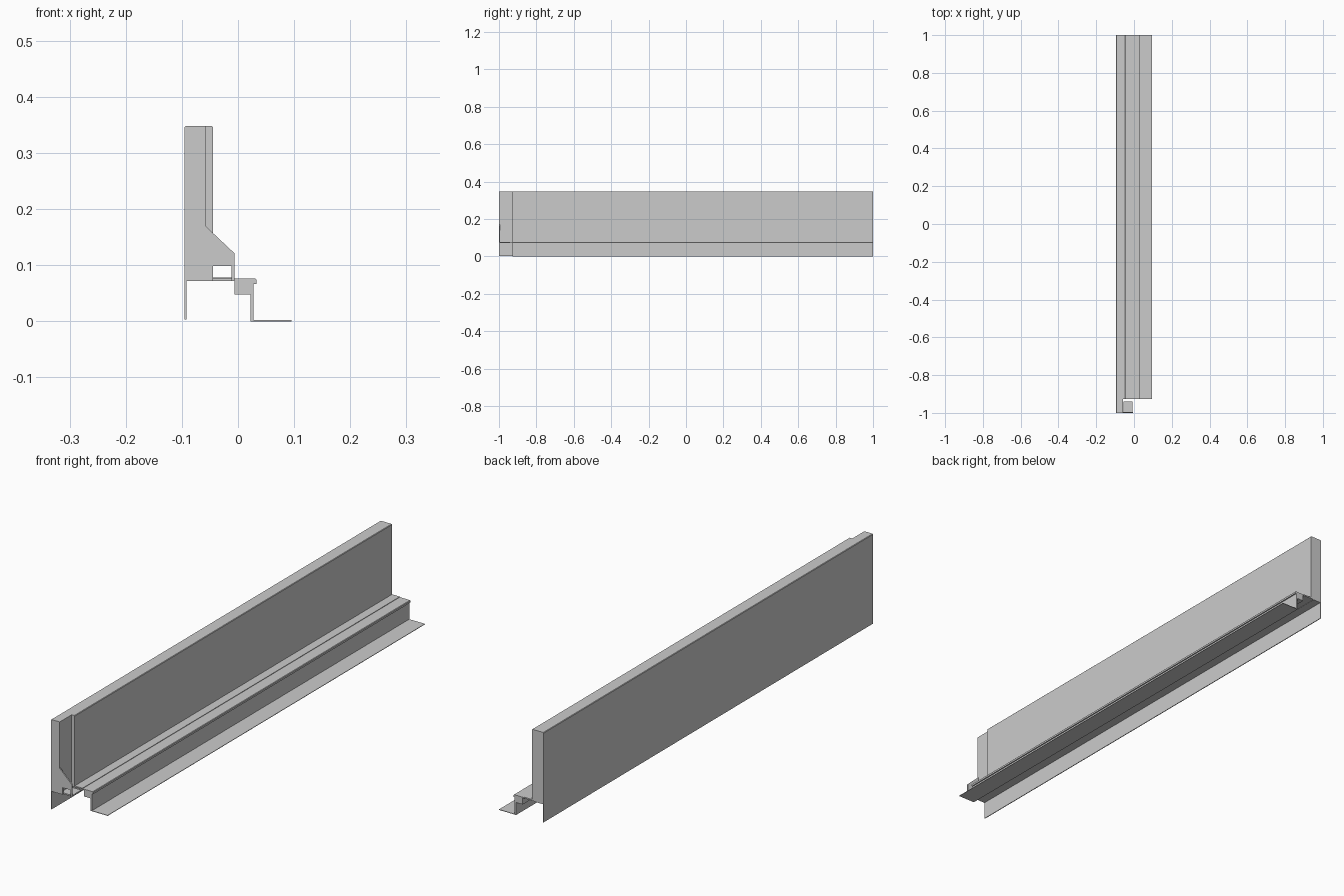
import bpy, bmesh


def extrude_profile(name, points, y0, y1):
    """Solid made from an x-z profile swept along y."""
    bm = bmesh.new()
    face = bm.faces.new([bm.verts.new((x, y0, z)) for x, z in points])
    swept = bmesh.ops.extrude_face_region(bm, geom=[face])["geom"]
    verts = [v for v in swept if isinstance(v, bmesh.types.BMVert)]
    bmesh.ops.translate(bm, verts=verts, vec=(0, y1 - y0, 0))
    bmesh.ops.recalc_face_normals(bm, faces=bm.faces)
    mesh = bpy.data.meshes.new(name)
    bm.to_mesh(mesh)
    bm.free()
    obj = bpy.data.objects.new(name, mesh)
    bpy.context.collection.objects.link(obj)
    return obj


END = -0.927  # where the front board and sill stop short of the end

# Back slab with its thin hanging flange, running the full length
extrude_profile("back_slab", [
    (-0.095, 0.003), (-0.092, 0.003), (-0.092, 0.072), (-0.058, 0.072),
    (-0.058, 0.348), (-0.093, 0.348), (-0.095, 0.346)], -1, 1)

# Front board
extrude_profile("front_board", [
    (-0.058, 0.078), (-0.045, 0.078), (-0.045, 0.346),
    (-0.047, 0.348), (-0.058, 0.348)], END, 1)

# Stepped sill: top plate, front lip, rail, leg and foot flange
extrude_profile("sill", [
    (-0.058, 0.073), (-0.006, 0.073), (-0.006, 0.048), (0.022, 0.048),
    (0.022, 0.0), (0.095, 0.0), (0.095, 0.002), (0.028, 0.002),
    (0.028, 0.067), (0.033, 0.067), (0.033, 0.074), (0.031, 0.076),
    (-0.012, 0.076), (-0.012, 0.078), (-0.058, 0.078)], END, 1)

# Thin sloped end plate with a square notch
extrude_profile("end_plate", [
    (-0.058, 0.072), (-0.045, 0.072), (-0.045, 0.099), (-0.012, 0.099),
    (-0.012, 0.072), (-0.006, 0.072), (-0.006, 0.121), (-0.058, 0.170)],
    -1, -0.995)

# Small tab folded back from the end plate
extrude_profile("end_tab", [
    (-0.056, 0.072), (-0.008, 0.072), (-0.008, 0.077), (-0.056, 0.077)],
    -0.995, -0.94)
